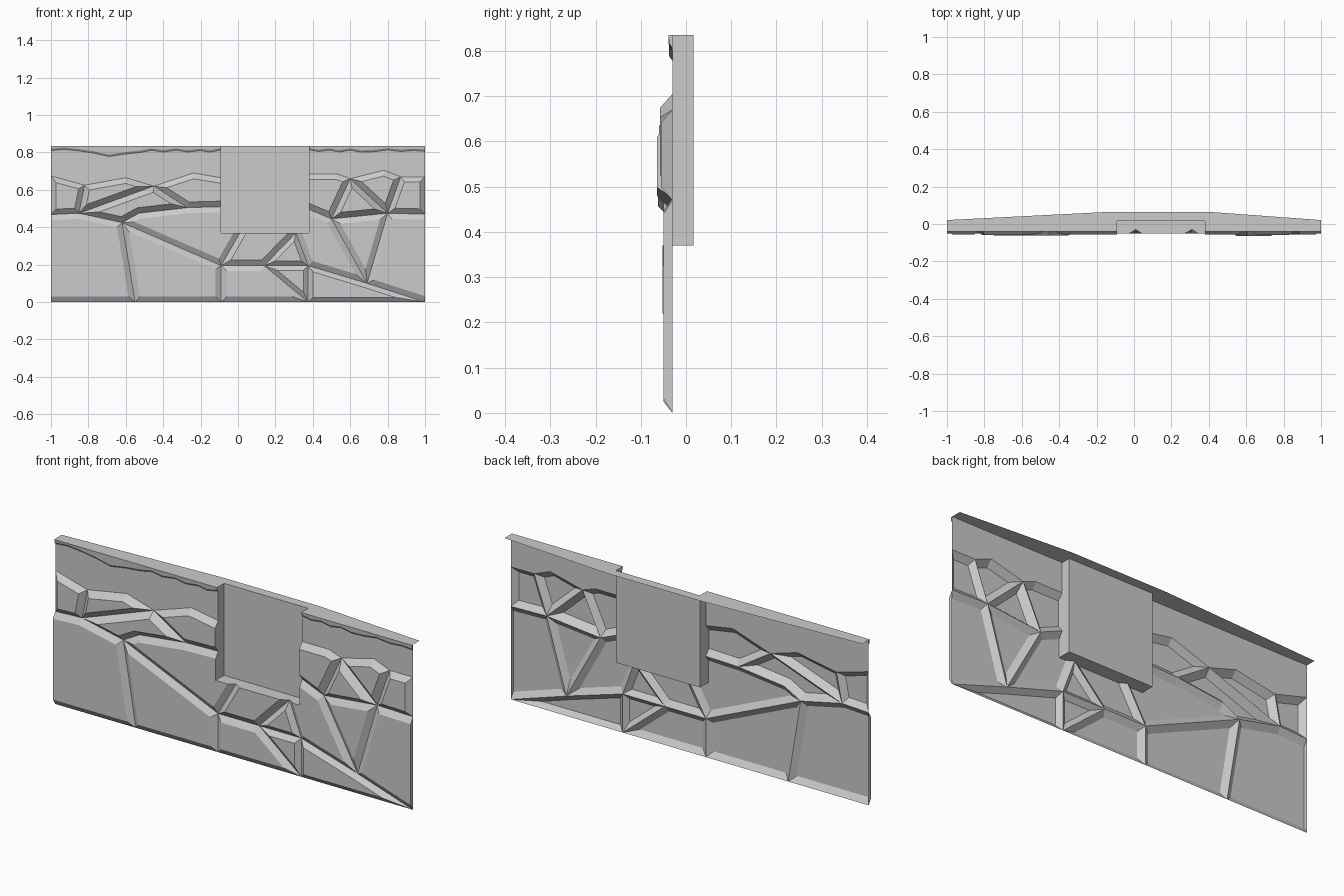
import bpy
from mathutils import Vector

if "Cube" in bpy.data.objects:
    bpy.data.objects.remove(bpy.data.objects["Cube"])

BASE, TOP = -0.03, 0.835          # wall plane (y) and upper edge (z)
RX0, RX1, RZ = -0.09, 0.38, 0.37  # recess limits
RBACK = 0.017


def make(name, verts, faces):
    me = bpy.data.meshes.new(name)
    me.from_pydata(verts, [], faces)
    ob = bpy.data.objects.new(name, me)
    bpy.context.collection.objects.link(ob)
    return ob


def on_cut(a, b):
    """Edges on the panel ends or recess border get a straight side, no bevel."""
    def both(i, v):
        return abs(a[i] - v) < 1e-4 and abs(b[i] - v) < 1e-4
    if both(0, -1) or both(0, 1):
        return max(a[1], b[1]) < 0.6
    in_z = min(a[1], b[1]) >= RZ - 1e-4
    return (in_z and (both(0, RX0) or both(0, RX1))) or both(1, RZ)


def stone(name, pts, height, bevel=0.03):
    """Flat stone with sloped edges, inset from its outline."""
    n = len(pts)
    area = sum(pts[i][0] * pts[(i + 1) % n][1] - pts[(i + 1) % n][0] * pts[i][1] for i in range(n))
    P = [Vector(p) for p in (pts if area > 0 else pts[::-1])]
    lines = []
    for i in range(n):
        a, b = P[i], P[(i + 1) % n]
        d = (b - a).normalized()
        lines.append((a + Vector((-d.y, d.x)) * (0 if on_cut(a, b) else bevel), d))
    inner = []
    for i in range(n):
        (p, d), (q, e) = lines[i - 1], lines[i]
        cr = d.x * e.y - d.y * e.x
        if abs(cr) < 0.05:
            inner.append(q)
        else:
            w = q - p
            inner.append(p + d * ((w.x * e.y - w.y * e.x) / cr))
    verts = [(p.x, BASE, p.y) for p in P] + [(p.x, BASE - height, p.y) for p in inner]
    faces = [tuple(range(n, 2 * n))]
    faces += [(i, (i + 1) % n, n + (i + 1) % n, n + i) for i in range(n)]
    return make(name, verts, faces)


# Groove junctions shared by neighbouring stones
J = dict(
    a=(-1, 0), b=(-.55, 0), c=(-.09, 0), d=(.375, 0), e=(1, 0),
    f=(-1, .468), g=(-.85, .475), h=(-.62, .425), i=(-.09, .195), j=(.14, .195), k=(.375, .195),
    l=(.69, .1), m=(.01, .37), n=(.31, .37), o=(.38, .37), p=(-.09, .37),
    q=(-.53, .475), r=(-.27, .505), s=(-.09, .51), t=(-.45, .62), u=(-.82, .625), v=(-1, .675),
    w=(-.6, .665), x=(-.24, .69), y=(-.09, .665),
    A=(.5, .445), B=(.8, .475), C=(1, .47), D=(.38, .495), E=(.38, .685), F=(.53, .685),
    G=(.6, .66), H=(.78, .705), I=(.87, .67), K=(1, .67))

# Lower course, then taller upper course
for idx, (keys, h, bev) in enumerate([
        ("abhgf", .02, .03), ("bcih", .02, .03), ("himpsrq", .02, .03),
        ("ijnm", .022, .03), ("cdji", .02, .03), ("djk", .02, .025), ("jkn", .022, .025),
        ("klADon", .02, .03), ("delk", .02, .025), ("leCB", .02, .03), ("lBA", .02, .03),
        ("fguv", .025, .028), ("ghqrt", .032, .03), ("gtwu", .03, .03), ("trsyx", .025, .03),
        ("DAGFE", .025, .03), ("ABG", .034, .03), ("GBIH", .028, .03), ("BCKI", .025, .028)]):
    stone(f"stone_{idx + 1:02d}", [J[c] for c in keys], h, bev)

# Plain wall above the stones, both sides of the recess
for name, keys, x0, x1 in (("plain_wall_left", "vuwtxy", -1, RX0), ("plain_wall_right", "EFGHIK", RX1, 1)):
    pts = [J[c] for c in keys] + [(x1, TOP), (x0, TOP)]
    make(name, [(p[0], BASE, p[1]) for p in pts], [tuple(range(len(pts)))])

# Recess niche, open to the front and top
make("recess",
     [(x, y, z) for y in (BASE, RBACK) for x, z in ((RX0, TOP), (RX0, RZ), (RX1, RZ), (RX1, TOP))],
     [(0, 1, 5, 4), (1, 2, 6, 5), (2, 3, 7, 6), (4, 5, 6, 7)])

# Top ledge with a notch around the recess
ledge = [(-1, BASE), (RX0, BASE), (RX0, RBACK), (RX1, RBACK), (RX1, BASE), (1, BASE),
         (1, .021), (.4, .065), (-.13, .065), (-1, .021)]
make("top_ledge", [(x, y, TOP) for x, y in ledge], [tuple(range(len(ledge)))])


# Ragged trim hanging under the ledge
def trim(name, edge):
    verts, n = [], len(edge)
    for x, z in edge:
        verts += [(x, BASE, TOP), (x, BASE - .009, TOP), (x, BASE - .007, z), (x, BASE, z - .01)]
    faces = []
    for i in range(n - 1):
        a, b = 4 * i, 4 * i + 4
        faces += [(a + k, a + k + 1, b + k + 1, b + k) for k in range(3)]
    faces += [(3, 2, 1, 0), tuple(range(4 * n - 4, 4 * n))]
    make(name, verts, faces)


trim("ragged_trim_left", [(-1, .82), (-.93, .826), (-.85, .818), (-.77, .806), (-.69, .788), (-.6, .802),
                          (-.52, .81), (-.46, .822), (-.4, .812), (-.33, .822), (-.27, .812),
                          (-.2, .82), (-.15, .811), (RX0, .823)])
trim("ragged_trim_right", [(RX1, .824), (.43, .815), (.49, .822), (.54, .812), (.6, .822), (.66, .811),
                           (.73, .814), (.8, .823), (.87, .815), (.94, .82), (1, .816)])
